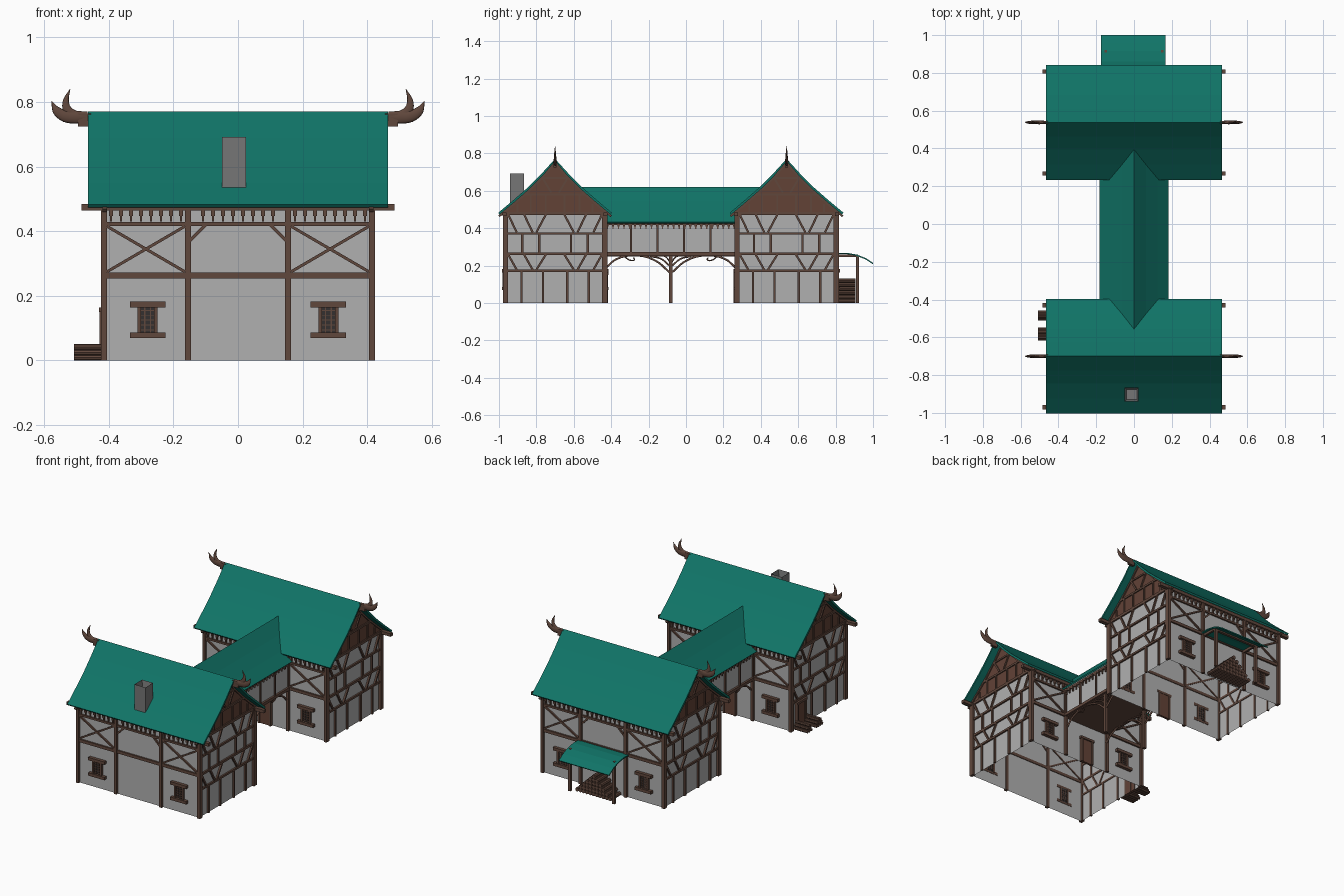
import bpy, bmesh, math
from mathutils import Matrix, Vector

if "Cube" in bpy.data.objects:
    bpy.data.objects.remove(bpy.data.objects["Cube"])


def mat(name, r, g, b):
    m = bpy.data.materials.new(name)
    lin = [((c / 255 + 0.055) / 1.055) ** 2.4 for c in (r, g, b)]
    m.diffuse_color = (*lin, 1)
    m.use_nodes = True
    m.node_tree.nodes["Principled BSDF"].inputs["Base Color"].default_value = m.diffuse_color
    return m


TEAL = mat("teal_roof", 16, 116, 103)
PLASTER = mat("grey_plaster", 176, 176, 176)
STONE = mat("chimney_stone", 118, 118, 118)
WOOD = mat("brown_timber", 96, 71, 60)
PLANK = mat("red_brown_planks", 98, 66, 54)
DARK = mat("dark_window", 52, 48, 48)


def finish(name, bm, material):
    me = bpy.data.meshes.new(name)
    bm.to_mesh(me)
    bm.free()
    me.materials.append(material)
    ob = bpy.data.objects.new(name, me)
    bpy.context.collection.objects.link(ob)
    return ob


def box(bm, lo, hi, M=Matrix()):
    c = [(a + b) / 2 for a, b in zip(lo, hi)]
    s = [b - a for a, b in zip(lo, hi)]
    return bmesh.ops.create_cube(bm, size=1, matrix=M @ Matrix.Translation(c) @ Matrix.Diagonal((*s, 1)))


def bar(bm, M, u0, z0, u1, z1, w=0.012, out=0.01):
    """Timber lying on a wall; local x runs along the wall, -y points outward."""
    L = math.hypot(u1 - u0, z1 - z0)
    R = Matrix.Rotation(-math.atan2(z1 - z0, u1 - u0), 4, 'Y')
    T = M @ Matrix.Translation(((u0 + u1) / 2, 0, (z0 + z1) / 2)) @ R
    box(bm, (-L / 2, -out, -w / 2), (L / 2, 0.004, w / 2), T)


def sheet(name, material, row_a, row_b, thick=0.012):
    """Curved slab between two matching rows of points."""
    bm = bmesh.new()
    a = [bm.verts.new(p) for p in row_a]
    b = [bm.verts.new(p) for p in row_b]
    for i in range(len(a) - 1):
        bm.faces.new((a[i], a[i + 1], b[i + 1], b[i]))
    bmesh.ops.recalc_face_normals(bm, faces=bm.faces)
    ob = finish(name, bm, material)
    s = ob.modifiers.new("thickness", 'SOLIDIFY')
    s.thickness, s.offset = thick, 0
    return ob


def tube(name, pts, radii, M=Matrix(), res=2):
    cu = bpy.data.curves.new(name, 'CURVE')
    cu.dimensions, cu.bevel_depth, cu.bevel_resolution = '3D', 1, res
    cu.resolution_u, cu.use_fill_caps = 5, True
    sp = cu.splines.new('BEZIER')
    sp.bezier_points.add(len(pts) - 1)
    for bp, p, r in zip(sp.bezier_points, pts, radii):
        bp.co, bp.radius = p, r
        bp.handle_left_type = bp.handle_right_type = 'AUTO'
    cu.materials.append(WOOD)
    ob = bpy.data.objects.new(name, cu)
    bpy.context.collection.objects.link(ob)
    ob.matrix_world = M


def log(bm, p, q, r):
    p, q = Vector(p), Vector(q)
    M = Matrix.Translation((p + q) / 2) @ (q - p).to_track_quat('Z', 'Y').to_matrix().to_4x4()
    bmesh.ops.create_cone(bm, cap_ends=True, segments=8, radius1=r, radius2=r, depth=(q - p).length, matrix=M)


def peg(bm, M, u, z0, z1):
    box(bm, (u - .006, -.012, (z0 + z1) / 2), (u + .006, .002, z1), M)
    box(bm, (u - .0035, -.008, z0), (u + .0035, .002, (z0 + z1) / 2), M)


def window(tim, dark, M, u):
    box(dark, (u - .025, -.006, .08), (u + .025, .002, .17), M)
    for z, w in ((.173, .055), (.078, .055)):
        box(tim, (u - w, -.02, z - .009), (u + w, .002, z + .009), M)
    for s in (-1, 1):
        bar(tim, M, u + s * .026, .08, u + s * .026, .17, .011, .015)
        bar(tim, M, u + s * .009, .085, u + s * .009, .165, .004)
    for i in range(5):
        bar(tim, M, u - .025, .095 + i * .015, u + .025, .095 + i * .015, .003)


def door(tim, plank, M, u):
    box(plank, (u - .035, -.012, 0), (u + .035, .002, .15), M)
    for s in (-1, 1):
        bar(tim, M, u + s * .038, 0, u + s * .038, .16, .012, .018)
    bar(tim, M, u - .05, .157, u + .05, .157, .014, .02)


# roof profile: distance from ridge, height
PROFILE = [(0, .765), (.07, .685), (.14, .615), (.22, .545), (.30, .478)]
HX, HY = .41, .265
YA, YB = -.70, .538


def house(yc, tag):
    # plaster walls, open at top and bottom
    bm = bmesh.new()
    box(bm, (-HX, yc - HY, 0), (HX, yc + HY, .48))
    bmesh.ops.delete(bm, geom=[f for f in bm.faces if abs(f.normal.z) > .5], context='FACES')
    finish(tag + "_walls", bm, PLASTER)
    # curved roof
    prof = [(-d, z) for d, z in PROFILE[:0:-1]] + PROFILE
    sheet(tag + "_roof", TEAL, [(-.465, yc + d, z) for d, z in prof], [(.465, yc + d, z) for d, z in prof])
    # planked gables
    bm = bmesh.new()
    for x in (-HX - .003, HX + .003):
        bm.faces.new([bm.verts.new((x, yc + d * .97, z - .008)) for d, z in prof])
    finish(tag + "_gables", bm, PLANK)
    tim, dark, plank = bmesh.new(), bmesh.new(), bmesh.new()
    # long sides: posts, rails, crosses, pegs, windows
    for k in (0, 1):
        M = Matrix.Translation((0, yc + (HY if k else -HY), 0)) @ Matrix.Rotation(math.pi * k, 4, 'Z')
        for s in (-1, 1):
            for u in (.415, .155):
                bar(tim, M, s * u, 0, s * u, .48, .018, .014)
            bar(tim, M, s * .165, .275, s * .405, .415, .009)
            bar(tim, M, s * .165, .415, s * .405, .275, .009)
            bar(tim, M, s * .10, .42, s * .15, .37, .01)
            window(tim, dark, M, s * .28)
        bar(tim, M, -.41, .263, .41, .263, .018)
        bar(tim, M, -.41, .422, .41, .422, .012)
        box(tim, (-.485, -.016, .465), (.485, .006, .484), M)
        for c in (-.285, 0, .285):
            for i in range(8):
                peg(tim, M, c + (i - 3.5) * .031, .43, .466)
    # gable sides: storeys of posts, rails and braces
    for s in (-1, 1):
        M = Matrix.Translation((s * HX, yc, 0)) @ Matrix.Rotation(s * math.pi / 2, 4, 'Z')
        for z, w in ((.172, .012), (.263, .014), (.372, .012), (.478, .016)):
            bar(tim, M, -HY, z, HY, z, w)
        for e in (-1, 1):
            bar(tim, M, e * .26, 0, e * .26, .48, .018, .014)
            for u in (.18, .065):
                bar(tim, M, e * u, 0, e * u, .17)
            for u in (.175, .085):
                bar(tim, M, e * u, .265, e * u, .37)
            for z0, z1 in ((.178, .258), (.378, .472)):
                bar(tim, M, e * .25, z1, e * .205, z0, .011)
                bar(tim, M, e * .12, z0, e * .165, z1, .011)
                bar(tim, M, e * .10, z0, e * .05, z1, .011)
            # gable timbers
            for u in (.05, .13, .20):
                bar(tim, M, e * u, .48, e * u, .575 if u < .2 else .53, .01)
            bar(tim, M, e * .02, .59, e * .065, .665, .01)
            for (d0, z0), (d1, z1) in zip(PROFILE, PROFILE[1:]):
                bar(tim, M, e * d0, z0 - .014, e * d1, z1 - .014, .012)
        bar(tim, M, -.17, .58, .17, .58, .012)
        bar(tim, M, -.075, .668, .075, .668, .01)
    # doors: passage side, and the left side of the front house
    k = 1 if yc < 0 else 0
    door(tim, plank, Matrix.Translation((0, yc + (HY if k else -HY), 0)) @ Matrix.Rotation(math.pi * k, 4, 'Z'), 0)
    if k:
        door(tim, plank, Matrix.Translation((-HX, yc, 0)) @ Matrix.Rotation(-math.pi / 2, 4, 'Z'), -.175)
    # ridge beam ends
    for s in (-1, 1):
        box(tim, (s * .475 - .02, yc - .008, .725), (s * .475 + .02, yc + .008, .765))
        S = Matrix.Translation((0, yc, 0)) @ Matrix.Diagonal((s, .5, 1, 1))
        tube(tag + "_ridge_horn", [(.465, 0, .755), (.50, 0, .753), (.535, 0, .757), (.56, 0, .772), (.577, 0, .803)],
             [.016, .02, .019, .014, .001], S)
        tube(tag + "_ridge_prong", [(.50, 0, .757), (.527, 0, .775), (.533, 0, .80), (.52, 0, .84)],
             [.014, .014, .01, .001], S)
    finish(tag + "_timber_frame", tim, WOOD)
    finish(tag + "_window_panes", dark, DARK)
    finish(tag + "_doors", plank, PLANK)


house(YA, "front_house")
house(YB, "back_house")


# bridge roof, trimmed where it meets the house roofs
def reach(z):
    for (d0, z0), (d1, z1) in zip(PROFILE, PROFILE[1:]):
        if z1 <= z <= z0:
            return d0 + (z0 - z) / (z0 - z1) * (d1 - d0)
    return HY


bp = [(0, .615), (.06, .546), (.12, .486), (.18, .43)]
bp = [(-x, z) for x, z in bp[:0:-1]] + bp
sheet("bridge_roof", TEAL, [(x, YA + reach(z), z) for x, z in bp], [(x, YB - reach(z), z) for x, z in bp], .01)

# bridge walls, floor, frame and legs
Y0, Y1, YM = YA + HY, YB - HY, (YA + YB) / 2
walls, tim = bmesh.new(), bmesh.new()
for s in (-1, 1):
    box(walls, (s * .152 - .004, Y0, .26), (s * .152 + .004, Y1, .45))
    M = Matrix.Translation((s * .156, YM, 0)) @ Matrix.Rotation(s * math.pi / 2, 4, 'Z')
    half = (Y1 - Y0) / 2
    bar(tim, M, -half, .263, half, .263, .018, .012)
    bar(tim, M, -half, .425, half, .425, .014)
    for i in range(6):
        u = -half + i * half / 2.5
        bar(tim, M, u, .26, u, .43, .01)
    for i in range(24):
        peg(tim, M, -half + (i + .5) * half / 12, .395, .425)
    box(tim, (s * .145 - .01, YM - .009, 0), (s * .145 + .01, YM + .009, .26))
    # curved braces with scrolls
    for e in (-1, 1):
        def arc(name, pts, r):
            tube(name, [(s * .148, YM + e * u, z) for u, z in pts], [r] * len(pts), res=1)
        arc("bridge_arch", [(.345, .19), (.29, .235), (.18, .254), (.08, .225), (.008, .165)], .006)
        arc("bridge_fan_brace", [(.008, .20), (.05, .235), (.11, .25)], .005)
        arc("bridge_inner_brace", [(.006, .22), (.025, .245), (.05, .255)], .004)
        arc("bridge_scroll", [(.25, .25), (.215, .228), (.195, .232), (.20, .243)], .004)
box(tim, (-.155, Y0, .25), (.155, Y1, .262))
finish("bridge_walls", walls, PLASTER)
finish("bridge_frame", tim, WOOD)

# hollow chimney
bm = bmesh.new()
box(bm, (-.05, -.94, .515), (.025, -.865, .692))
top = [f for f in bm.faces if f.normal.z > .5]
bmesh.ops.inset_region(bm, faces=top, thickness=.014)
bmesh.ops.translate(bm, verts=top[0].verts, vec=(0, 0, -.06))
finish("chimney", bm, STONE)

# porch behind the back house
pp = [(.80, .264), (.86, .265), (.915, .255), (.96, .237), (1.0, .211)]
sheet("porch_roof", TEAL, [(-.175, y, z) for y, z in pp], [(.168, y, z) for y, z in pp], .007)
bm = bmesh.new()
for s in (-1, 1):
    box(bm, (s * .15 - .008, .91, 0), (s * .15 + .008, .926, .252))
    box(bm, (s * .15 - .006, .80, .245), (s * .15 + .006, .92, .26))
box(bm, (-.165, .91, .238), (.16, .926, .251))
finish("porch_frame", bm, WOOD)

# firewood pile under the porch
bm = bmesh.new()
for row in range(6):
    n = 11 - 2 * row
    for i in range(n):
        log(bm, ((i - (n - 1) / 2) * .0225, .81, .0115 + row * .0218),
            ((i - (n - 1) / 2) * .0225, .905, .0115 + row * .0218), .0115)
finish("firewood_pile", bm, WOOD)

# small log stacks beside the side door
bm = bmesh.new()
for yc, n in ((-.485, 3), (-.582, 4)):
    for row in range(3):
        for i in range(n - row):
            y = yc + (i - (n - row - 1) / 2) * .0175
            log(bm, (-.507, y, .0088 + row * .0165), (-.412, y, .0088 + row * .0165), .0088)
finish("door_log_stacks", bm, WOOD)
